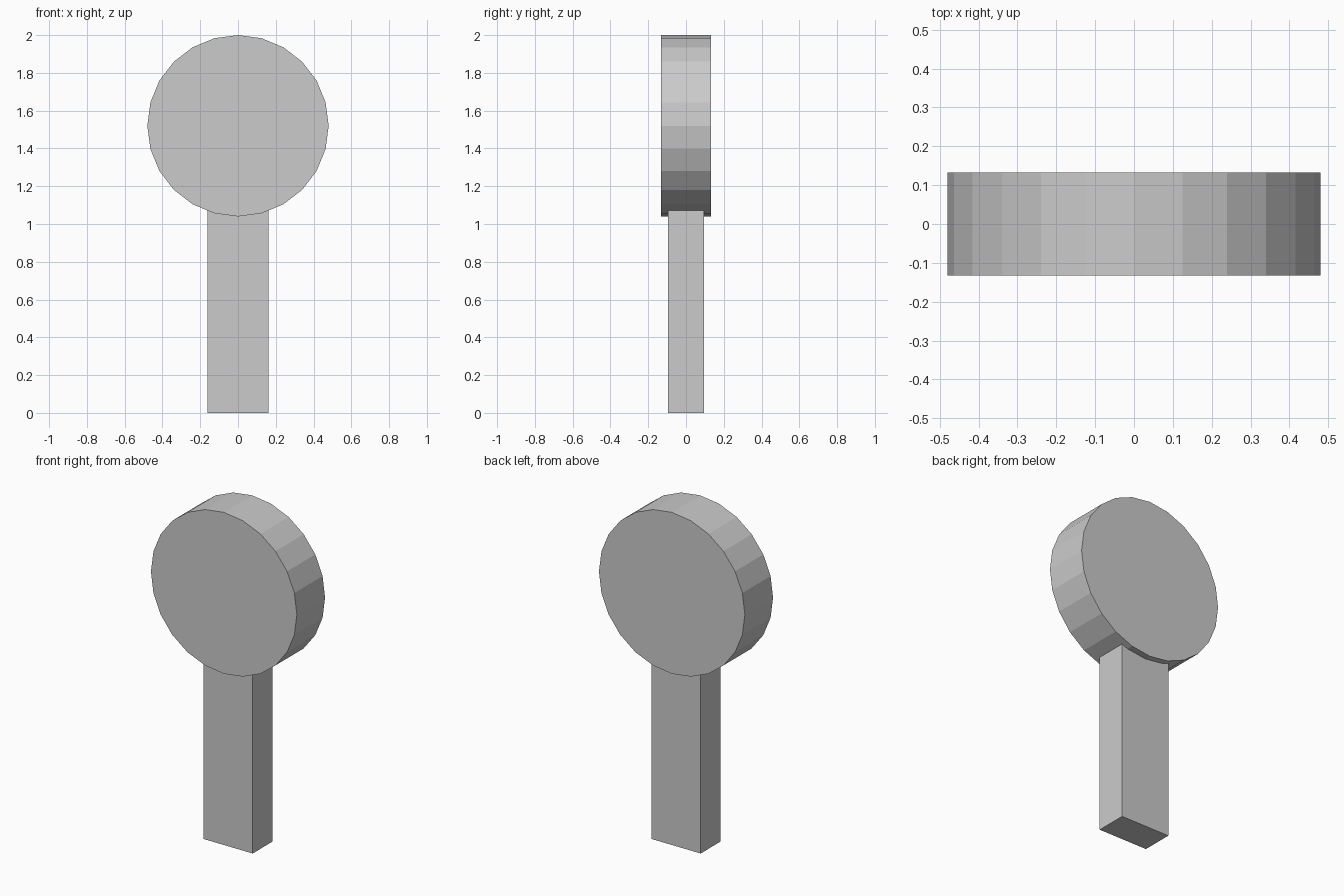
import bpy
from math import pi

cube = bpy.data.objects.get("Cube")
if cube:
    bpy.data.objects.remove(cube, do_unlink=True)

HEAD_RADIUS = 0.48
HEAD_DEPTH = 0.265
HEAD_Z = 2 - HEAD_RADIUS
HANDLE_SIZE = (0.325, 0.188, 1.2)  # the top end is sunk into the head

# Single plain grey for the whole model
grey = bpy.data.materials.new("plain grey")
grey.use_nodes = True
colour = (0.6, 0.6, 0.6, 1)
grey.diffuse_color = colour
grey.node_tree.nodes["Principled BSDF"].inputs["Base Color"].default_value = colour


def finish(name):
    """Name the active part, apply its transform and give it the grey."""
    part = bpy.context.object
    part.name = part.data.name = name
    bpy.ops.object.transform_apply(location=False, rotation=True, scale=True)
    part.data.materials.append(grey)
    return part


# Round flat-sided head, with its axis pointing front to back
bpy.ops.mesh.primitive_cylinder_add(
    vertices=24, radius=HEAD_RADIUS, depth=HEAD_DEPTH,
    location=(0, 0, HEAD_Z), rotation=(pi / 2, 0, 0))
finish("round_head")

# Straight rectangular handle standing on the ground
bpy.ops.mesh.primitive_cube_add(size=1, location=(0, 0, HANDLE_SIZE[2] / 2))
bpy.context.object.scale = HANDLE_SIZE
finish("handle")
